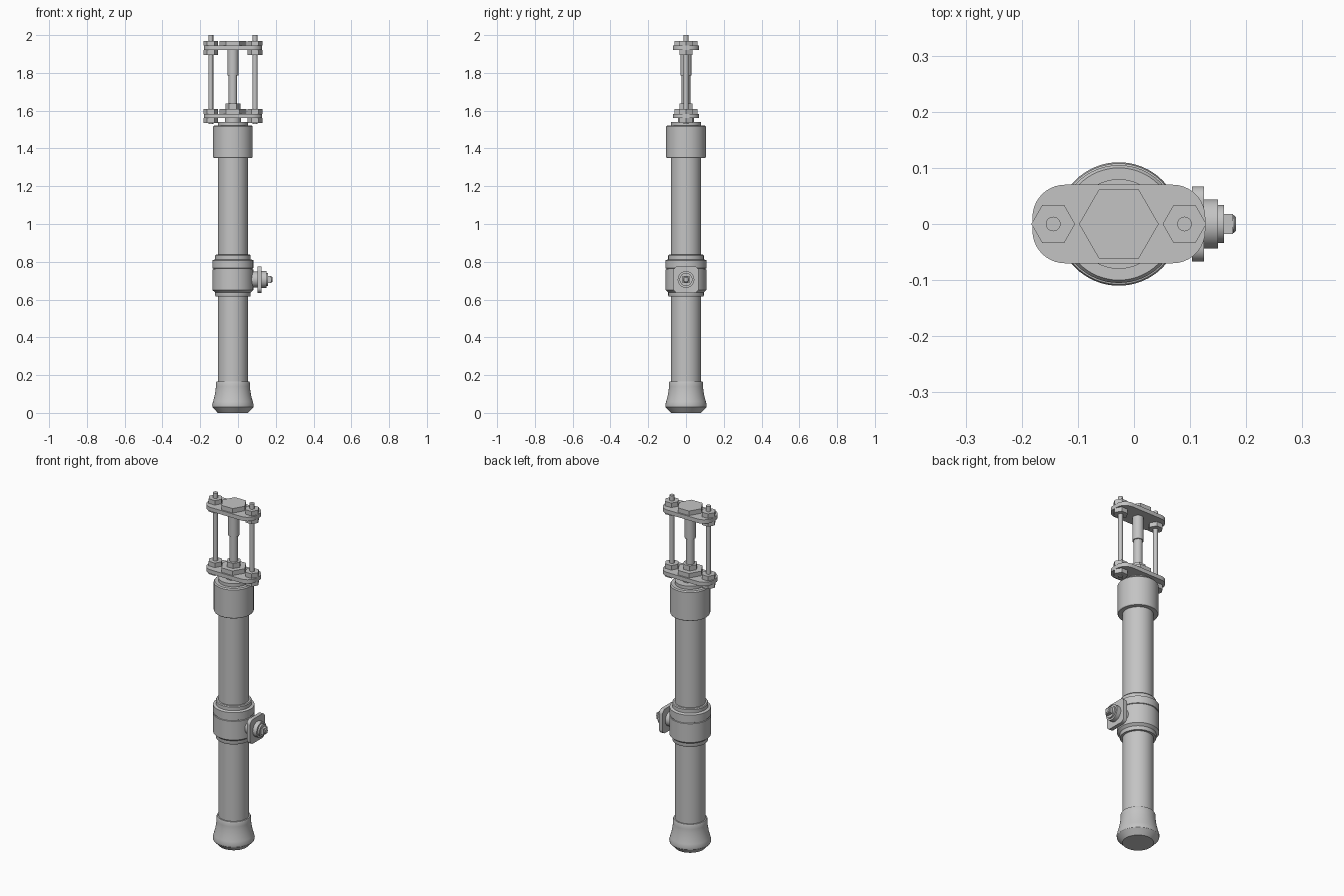
import bpy, bmesh
from math import sin, cos, pi, radians
from mathutils import Matrix

if "Cube" in bpy.data.objects:
    bpy.data.objects.remove(bpy.data.objects["Cube"])

steel = bpy.data.materials.new("light grey metal")
steel.use_nodes = True
GREY = (0.55, 0.55, 0.55, 1)
steel.diffuse_color = GREY
steel.node_tree.nodes["Principled BSDF"].inputs["Base Color"].default_value = GREY

AXIS = -0.027                      # x of the main tube
ROD_X = (AXIS - 0.117, AXIS + 0.117)
UPRIGHT = Matrix.Translation((AXIS, 0, 0))
SIDEWAYS = Matrix.Translation((0, 0, 0.706)) @ Matrix.Rotation(pi / 2, 4, "Y")


def finish(name, bm, matrix):
    bmesh.ops.remove_doubles(bm, verts=bm.verts, dist=1e-5)
    bmesh.ops.recalc_face_normals(bm, faces=bm.faces)
    mesh = bpy.data.meshes.new(name)
    bm.to_mesh(mesh)
    bm.free()
    mesh.transform(matrix)
    mesh.materials.append(steel)
    obj = bpy.data.objects.new(name, mesh)
    bpy.context.collection.objects.link(obj)
    bpy.ops.object.select_all(action="DESELECT")
    obj.select_set(True)
    bpy.context.view_layer.objects.active = obj
    bpy.ops.object.shade_smooth_by_angle(angle=radians(25))
    return obj


def lathe(name, profile, matrix=UPRIGHT, steps=64):
    """Spin (radius, height) points around the local z axis."""
    bm = bmesh.new()
    verts = [bm.verts.new((r, 0, z)) for r, z in profile]
    edges = [bm.edges.new(pair) for pair in zip(verts, verts[1:])]
    bmesh.ops.spin(bm, geom=verts + edges, cent=(0, 0, 0), axis=(0, 0, 1),
                   angle=2 * pi, steps=steps, use_merge=False)
    return finish(name, bm, matrix)


def prism(name, outline, z0, z1, matrix=UPRIGHT):
    """Extrude a flat outline from z0 to z1."""
    bm = bmesh.new()
    face = bm.faces.new([bm.verts.new((x, y, z0)) for x, y in outline])
    top = bmesh.ops.extrude_face_region(bm, geom=[face])["geom"]
    bmesh.ops.translate(bm, vec=(0, 0, z1 - z0),
                        verts=[v for v in top if isinstance(v, bmesh.types.BMVert)])
    if not face.is_valid or len(bm.faces) < len(outline) + 2:
        bm.faces.new([v for v in bm.verts if abs(v.co.z - z0) < 1e-6])
    return finish(name, bm, matrix)


def polygon(r, n, turn=0):
    return [(r * cos(2 * pi * i / n + turn), r * sin(2 * pi * i / n + turn)) for i in range(n)]


def rounded_rect(hx, hy, r, steps=10):
    pts = []
    for k, (sx, sy) in enumerate(((1, 1), (-1, 1), (-1, -1), (1, -1))):
        for i in range(steps + 1):
            a = (k + i / steps) * pi / 2
            pts.append((sx * (hx - r) + r * cos(a), sy * (hy - r) + r * sin(a)))
    return pts


# Main body, stacked along the tube axis
lathe("main_tube", [(0, 0.05), (0.08, 0.05), (0.08, 1.45), (0, 1.45)])
lathe("flared_foot", [(0, 0), (0.08, 0), (0.108, 0.03), (0.11, 0.042), (0.105, 0.06),
                      (0.097, 0.09), (0.092, 0.12), (0.09, 0.14), (0.09, 0.16),
                      (0.087, 0.167), (0.07, 0.167)])
lathe("top_cap", [(0.07, 1.35), (0.102, 1.35), (0.105, 1.355), (0.105, 1.515),
                  (0.1, 1.522), (0.08, 1.522), (0.08, 1.54), (0, 1.54)])
lathe("cap_neck", [(0.042, 1.53), (0.042, 1.565)])

# Middle collar with a seam groove
lathe("middle_collar", [(0.07, 0.617), (0.092, 0.617), (0.094, 0.622), (0.094, 0.638),
                        (0.108, 0.65), (0.108, 0.758), (0.104, 0.76), (0.104, 0.764),
                        (0.108, 0.766), (0.108, 0.808), (0.094, 0.813), (0.094, 0.833),
                        (0.09, 0.838), (0.07, 0.838)])

# Side fitting on the model's left
lathe("fitting_neck", [(0.042, 0.05), (0.042, 0.11)], SIDEWAYS, 40)
prism("fitting_flange", rounded_rect(0.07, 0.067, 0.025), 0.103, 0.125, SIDEWAYS)
lathe("fitting_boss", [(0.044, 0.12), (0.044, 0.15), (0.034, 0.15), (0.034, 0.16),
                       (0, 0.16)], SIDEWAYS, 40)
prism("fitting_square", polygon(0.025, 4, pi / 4), 0.155, 0.176, SIDEWAYS)
lathe("fitting_tip", [(0.016, 0.17), (0.016, 0.178), (0.012, 0.182), (0, 0.182)], SIDEWAYS, 32)

# Two tie plates, each with a large centre hex and nuts on both faces
for level, z in (("lower", 1.56), ("upper", 1.921)):
    prism(level + "_plate", rounded_rect(0.154, 0.07, 0.058), z, z + 0.023)
    prism(level + "_centre_hex", polygon(0.071, 6), z + 0.023, z + 0.049)
    for side, x in zip(("right", "left"), ROD_X):
        at = Matrix.Translation((x, 0, 0))
        prism(f"{level}_{side}_top_nut", polygon(0.039, 6), z + 0.023, z + 0.049, at)
        prism(f"{level}_{side}_bottom_nut", polygon(0.039, 6), z - 0.025, z, at)

# Tie rods
for side, x in zip(("right", "left"), ROD_X):
    lathe(side + "_tie_rod", [(0, 1.53), (0.013, 1.53), (0.013, 2.0), (0, 2.0)],
          Matrix.Translation((x, 0, 0)), 24)

# Central stem and sleeve
prism("stem_gland_nut", polygon(0.04, 6), 1.605, 1.638)
lathe("stem", [(0.023, 1.6), (0.023, 1.8)], steps=32)
lathe("stem_sleeve", [(0.02, 1.785), (0.029, 1.785), (0.029, 1.925)], steps=32)
